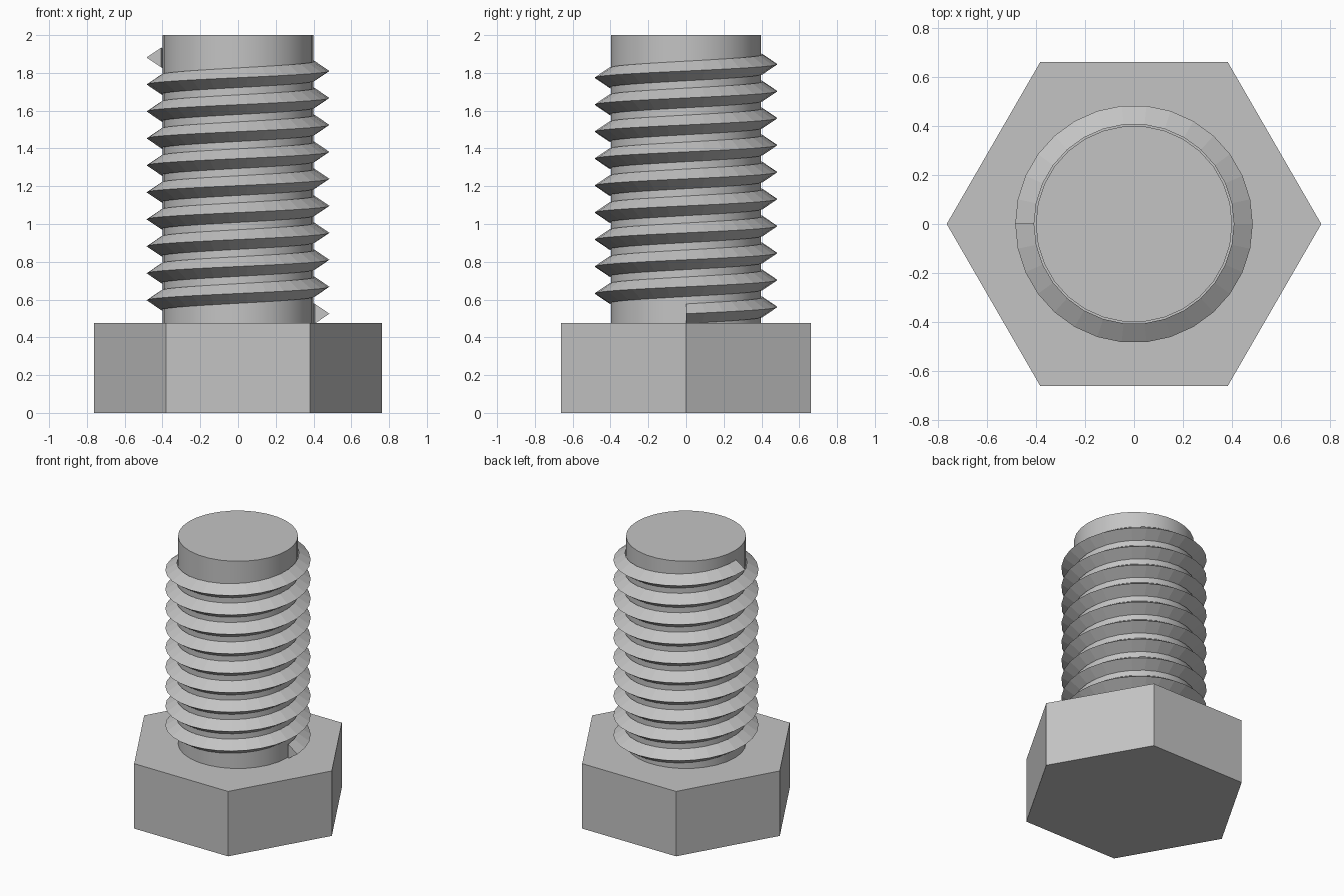
import bpy
import bmesh
from math import cos, sin, pi

old = bpy.data.objects.get("Cube")
if old:
    bpy.data.objects.remove(old, do_unlink=True)

steel = bpy.data.materials.new("grey_steel")
steel.use_nodes = True
GREY = (0.55, 0.55, 0.55, 1)
steel.diffuse_color = GREY
steel.node_tree.nodes["Principled BSDF"].inputs["Base Color"].default_value = GREY


def finish(bm, name, smooth=False):
    """Turn a bmesh into a named, coloured object."""
    bmesh.ops.recalc_face_normals(bm, faces=bm.faces)
    mesh = bpy.data.meshes.new(name)
    bm.to_mesh(mesh)
    bm.free()
    mesh.materials.append(steel)
    obj = bpy.data.objects.new(name, mesh)
    bpy.context.collection.objects.link(obj)
    if smooth:
        bpy.ops.object.select_all(action="DESELECT")
        obj.select_set(True)
        bpy.context.view_layer.objects.active = obj
        bpy.ops.object.shade_smooth_by_angle()
    return obj


def prism(name, sides, radius, bottom, top, smooth=False):
    """Upright prism with its first corner on +x."""
    bm = bmesh.new()
    ring = [bm.verts.new((radius * cos(2 * pi * i / sides),
                          radius * sin(2 * pi * i / sides), bottom))
            for i in range(sides)]
    base = bm.faces.new(ring)
    out = bmesh.ops.extrude_face_region(bm, geom=[base], use_keep_orig=True)
    moved = [g for g in out["geom"] if isinstance(g, bmesh.types.BMVert)]
    bmesh.ops.translate(bm, verts=moved, vec=(0, 0, top - bottom))
    return finish(bm, name, smooth)


HEAD_TOP = 0.477
SEGMENTS = 30

# Hexagonal head and round shank
prism("hex_head", 6, 0.763, 0, HEAD_TOP)
prism("shank", SEGMENTS, 0.40, HEAD_TOP, 2.0, smooth=True)

# Helical thread: a triangular section swept up around the shank
PITCH, START, TURNS = 0.1428, 0.525, 9.5
section = [(0.407, -0.052), (0.484, 0), (0.407, 0.052)]
bm = bmesh.new()
rings = []
for i in range(int(TURNS * SEGMENTS) + 1):
    angle = 2 * pi * i / SEGMENTS
    height = START + PITCH * i / SEGMENTS
    rings.append([bm.verts.new((r * cos(angle), r * sin(angle), height + dz))
                  for r, dz in section])
for a, b in zip(rings, rings[1:]):
    for j in range(3):
        k = (j + 1) % 3
        bm.faces.new((a[j], b[j], b[k], a[k]))
bm.faces.new(rings[0])
bm.faces.new(rings[-1])
finish(bm, "screw_thread")
